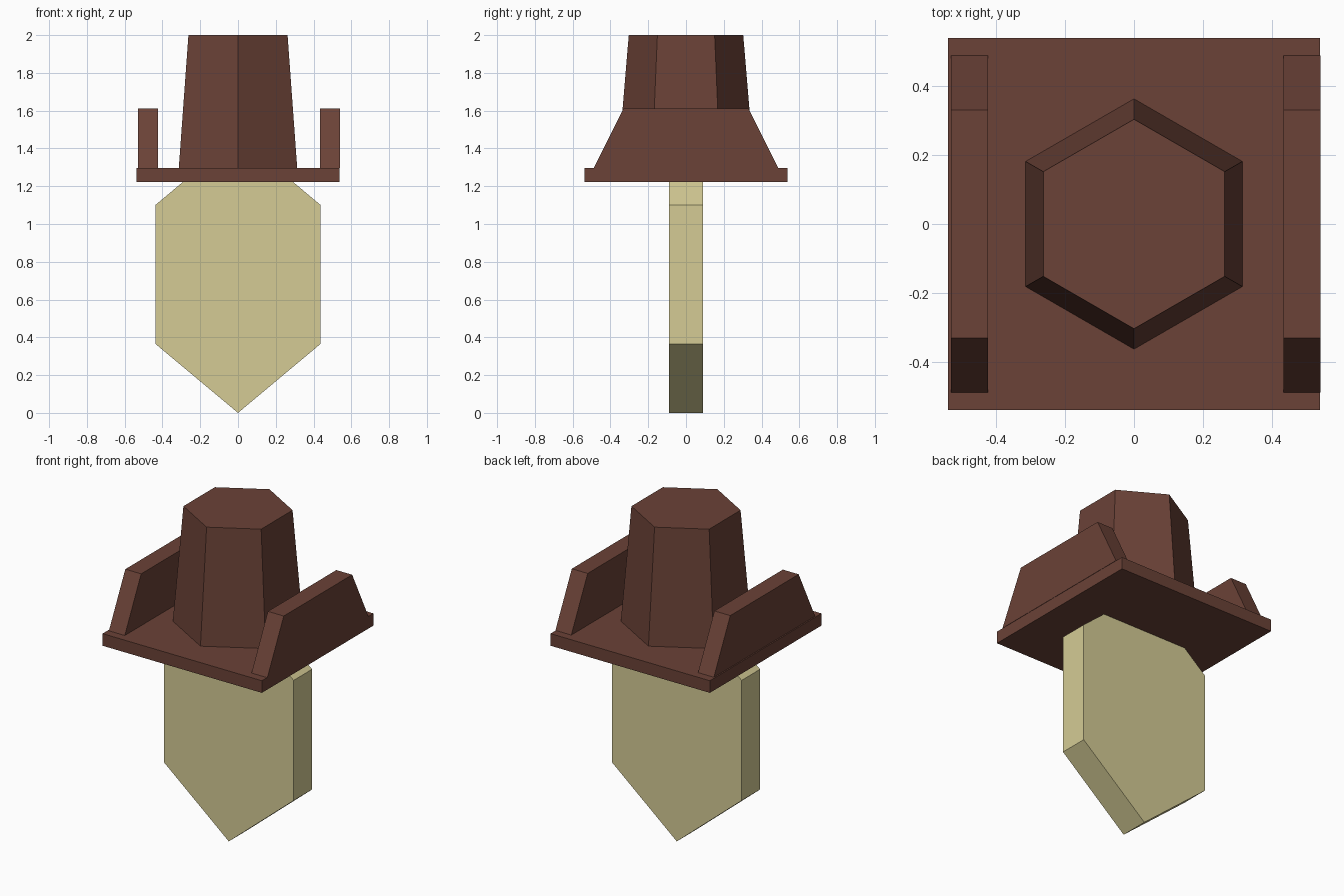
import bpy, bmesh, math
from mathutils import Vector

if "Cube" in bpy.data.objects:
    bpy.data.objects.remove(bpy.data.objects["Cube"])


def material(name, rgb):
    m = bpy.data.materials.new(name)
    m.diffuse_color = (*rgb, 1)
    m.use_nodes = True
    m.node_tree.nodes["Principled BSDF"].inputs["Base Color"].default_value = m.diffuse_color
    return m


TAN = material("tan", (0.66, 0.60, 0.30))
BROWN = material("brown", (0.145, 0.054, 0.038))


def loft(name, ring_a, ring_b, mat):
    """Closed solid between two matching rings of points."""
    bm = bmesh.new()
    a = [bm.verts.new(p) for p in ring_a]
    b = [bm.verts.new(p) for p in ring_b]
    bm.faces.new(a)
    bm.faces.new(b)
    for i in range(len(a)):
        j = (i + 1) % len(a)
        bm.faces.new((a[i], a[j], b[j], b[i]))
    bmesh.ops.recalc_face_normals(bm, faces=bm.faces)
    mesh = bpy.data.meshes.new(name)
    bm.to_mesh(mesh)
    bm.free()
    mesh.materials.append(mat)
    obj = bpy.data.objects.new(name, mesh)
    bpy.context.collection.objects.link(obj)
    return obj


def hexagon(radius, z):
    """Horizontal hexagon with corners on the y axis."""
    return [Vector((radius * math.sin(k * math.pi / 3),
                    radius * math.cos(k * math.pi / 3), z)) for k in range(6)]


# Flat upright hexagonal head, its top point hidden inside the hat
head = [(0, 0), (0.438, 0.366), (0.438, 1.10), (0, 1.466), (-0.438, 1.10), (-0.438, 0.366)]
loft("head", [(x, -0.089, z) for x, z in head], [(x, 0.089, z) for x, z in head], TAN)

# Square hat brim
square = [(-0.538, -0.538), (0.538, -0.538), (0.538, 0.538), (-0.538, 0.538)]
loft("hat_brim", [(x, y, 1.222) for x, y in square], [(x, y, 1.296) for x, y in square], BROWN)

# Tapered six-sided crown
loft("hat_crown", hexagon(0.362, 1.296), hexagon(0.303, 2.0), BROWN)

# Upturned trapezoid flaps on both sides of the brim
flap = [(-0.488, 1.296), (0.488, 1.296), (0.33, 1.612), (-0.33, 1.612)]
for name, x0, x1 in (("left_flap", -0.53, -0.423), ("right_flap", 0.433, 0.54)):
    loft(name, [(x0, y, z) for y, z in flap], [(x1, y, z) for y, z in flap], BROWN)
